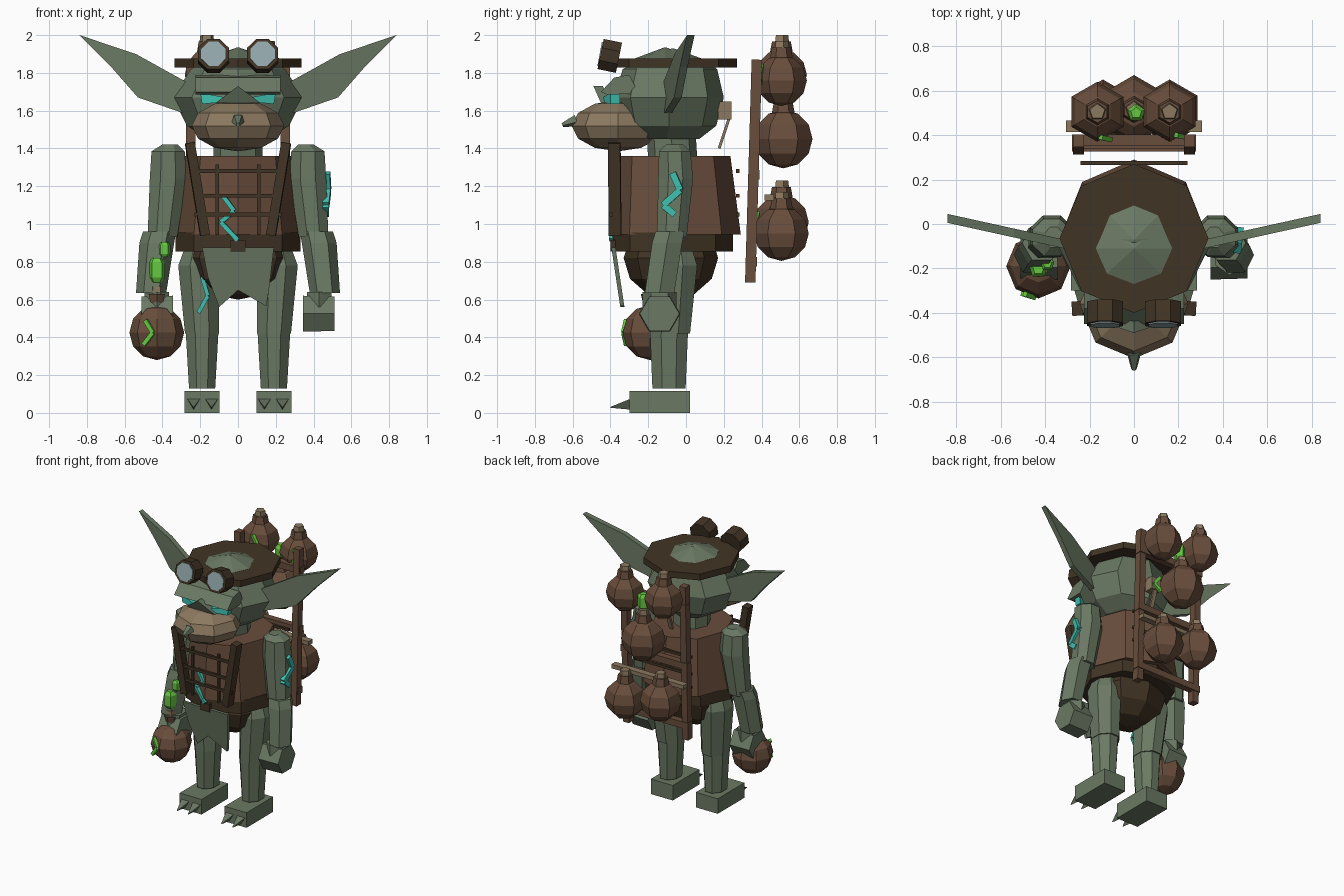
import bpy, bmesh, math
from mathutils import Vector, Matrix

if "Cube" in bpy.data.objects:
    bpy.data.objects.remove(bpy.data.objects["Cube"])


def mat(name, *rgb):
    m = bpy.data.materials.new(name)
    m.diffuse_color = (*rgb, 1)
    m.use_nodes = True
    m.node_tree.nodes["Principled BSDF"].inputs["Base Color"].default_value = m.diffuse_color
    return m


GREEN = mat("grey green skin", .145, .19, .125)
BROWN = mat("leather brown", .14, .075, .045)
DARK = mat("dark leather", .053, .034, .018)
TAN = mat("tan", .26, .19, .115)
CYAN = mat("glowing cyan", .05, .52, .43)
LIME = mat("glowing lime", .13, .58, .05)
LENS = mat("pale lens", .30, .40, .42)


def make(name, bm, m):
    bmesh.ops.recalc_face_normals(bm, faces=bm.faces)
    me = bpy.data.meshes.new(name)
    bm.to_mesh(me)
    bm.free()
    me.materials.append(m)
    ob = bpy.data.objects.new(name, me)
    bpy.context.collection.objects.link(ob)
    return ob


def loft(name, m, rings, n=8, turn=0.0):
    """Stack of n-sided rings (cx, cy, z, rx, ry) joined and capped."""
    bm = bmesh.new()
    loops = []
    for cx, cy, z, rx, ry in rings:
        angles = [2 * math.pi * (i + turn) / n for i in range(n)]
        loops.append([bm.verts.new((cx + rx * math.sin(a), cy + ry * math.cos(a), z)) for a in angles])
    for a, b in zip(loops, loops[1:]):
        for i in range(n):
            bm.faces.new((a[i], a[(i + 1) % n], b[(i + 1) % n], b[i]))
    bm.faces.new(loops[0])
    bm.faces.new(loops[-1])
    return make(name, bm, m)


def ball(name, m, c, r, n=8, levels=6, turn=0.0):
    rings = []
    for i in range(levels + 1):
        a = math.pi * i / levels
        s = max(math.sin(a), .01)
        rings.append((c[0], c[1], c[2] - r[2] * math.cos(a), r[0] * s, r[1] * s))
    return loft(name, m, rings, n, turn)


def box(name, m, c, size, rot=None):
    bm = bmesh.new()
    bmesh.ops.create_cube(bm, size=1)
    mx = Matrix.Translation(c) @ (rot or Matrix()) @ Matrix.Diagonal((*size, 1))
    bm.transform(mx)
    return make(name, bm, m)


def beam(name, m, a, b, w, d, n=4):
    """Straight bar from a to b."""
    a, b = Vector(a), Vector(b)
    rot = (b - a).to_track_quat('Z', 'Y').to_matrix().to_4x4()
    ob = loft(name, m, [(0, 0, 0, w * .707, d * .707), (0, 0, (b - a).length, w * .707, d * .707)], n, .5)
    ob.data.transform(Matrix.Translation(a) @ rot)
    return ob


def cone(name, m, a, b, r1, r2, n=8):
    a, b = Vector(a), Vector(b)
    rot = (b - a).to_track_quat('Z', 'Y').to_matrix().to_4x4()
    ob = loft(name, m, [(0, 0, 0, r1, r1), (0, 0, (b - a).length, r2, r2)], n, .5)
    ob.data.transform(Matrix.Translation(a) @ rot)
    return ob


def plate(name, m, pts, push):
    """Flat polygon of 3D points thickened along push."""
    bm = bmesh.new()
    f = bm.faces.new([bm.verts.new(p) for p in pts])
    g = bmesh.ops.extrude_face_region(bm, geom=[f])
    bmesh.ops.translate(bm, vec=push, verts=[v for v in g['geom'] if isinstance(v, bmesh.types.BMVert)])
    return make(name, bm, m)


def zigzag(name, m, pts, w=.028):
    for a, b in zip(pts, pts[1:]):
        beam(name, m, a, b, w, w)


def bomb(name, c, r, n=6, cap=True):
    x, y, z = c
    ball(name, BROWN, c, (r, r, r), n)
    if cap:
        loft(name + "_collar", BROWN, [(x, y, z + r * .9, .06, .06), (x, y, z + r + .04, .05, .05)], 6)
        loft(name + "_cap", TAN, [(x, y, z + r + .03, .042, .042), (x, y, z + r + .075, .036, .036)], 5)


def crystal(name, c, r, h):
    x, y, z = c
    loft(name, LIME, [(x, y, z - h, r * .6, r * .6), (x, y, z - h * .6, r, r),
                      (x, y, z + h * .6, r, r), (x, y, z + h, r * .6, r * .6)], 5)


# mirrored limbs, ears, goggles and straps
for s, side in ((-1, "right"), (1, "left")):
    box(side + "_foot", GREEN, (s * .19, -.14, .058), (.185, .32, .115))
    for x in (.14, .235):
        cone(side + "_claw", GREEN, (s * x, -.29, .055), (s * x, -.4, .03), .04, .003, 3)
    loft(side + "_shin", GREEN, [(s * .19, -.09, .13, .075, .095), (s * .19, -.09, .45, .095, .11)], 8, .5)
    loft(side + "_thigh", GREEN, [(s * .19, -.085, .42, .098, .115), (s * .21, -.07, .78, .115, .14),
                                  (s * .2, -.07, .87, .09, .11)], 8, .5)
    loft(side + "_upper_arm", GREEN, [(s * .36, -.06, 1.42, .045, .05), (s * .37, -.06, 1.385, .095, .09),
                                      (s * .37, -.055, 1.24, .105, .1), (s * .4, -.075, .93, .085, .085)], 8, .5)
    loft(side + "_forearm", GREEN, [(s * .415, -.085, .96, .088, .088), (s * .43, -.1, .9, .092, .092),
                                    (s * .46, -.14, .635, .08, .09)], 6, .5)
    loft(side + "_wrist", GREEN, [(s * .43, -.14, .64, .075, .09), (s * .43, -.14, .56, .075, .09)], 6)
    cone(side + "_hand", GREEN, (s * .345, -.14, .525), (s * .51, -.14, .525), .11, .105, 6)

    # ear blade, swept slightly back
    ear = [(.27, 1.75), (.54, 1.9), (.84, 2.0), (.67, 1.83), (.53, 1.67), (.27, 1.58)]
    plate(side + "_ear", GREEN, [(s * x, -.12 + (x - .27) * .22, z) for x, z in ear], (0, .04, 0))

    # eyes and goggles
    plate(side + "_eye", CYAN, [(s * x, y, z) for x, y, z in
          ((.2, -.4, 1.695), (.065, -.44, 1.67), (.085, -.44, 1.645), (.19, -.4, 1.635))], (0, .05, 0))
    cone(side + "_goggle", DARK, (s * .13, -.355, 1.88), (s * .13, -.452, 1.9), .088, .088)
    cone(side + "_goggle_lens", LENS, (s * .13, -.45, 1.9), (s * .13, -.457, 1.9013), .07, .07)

    # chest strap
    beam(side + "_strap", DARK, (s * .175, -.375, .94), (s * .255, -.38, 1.43), .065, .05)
    # carrying frame post
    beam(side + "_frame_post", BROWN, (s * .25, .34, .69), (s * .25, .375, 1.87), .05, .055)

# trunk
ball("pelvis", DARK, (0, -.08, .82), (.29, .25, .22), 8, 6)
loft("belt", DARK, [(0, -.07, .855, .33, .32), (0, -.07, .955, .33, .32)])
loft("vest", BROWN, [(0, -.055, .945, .33, .345), (0, -.07, 1.36, .28, .305)])
loft("neck", GREEN, [(0, -.07, 1.34, .13, .13), (0, -.08, 1.5, .13, .13)])
box("buckle", DARK, (0, -.385, .885), (.08, .03, .06))
cloth = [(-.19, .875), (.19, .875), (.165, .66), (.15, .565), (0, .65), (-.1, .56), (-.16, .72)]
plate("loincloth", GREEN, [(x, -.395 + (.875 - z) * .15, z) for x, z in cloth], (0, .022, 0))

# harness mesh on chest and back
for z in (1.05, 1.15, 1.28):
    box("chest_cord", DARK, (0, -.395, z), (.46, .018, .02))
    box("back_cord", DARK, (0, .275, z), (.48, .018, .02))
for x in (-.11, .11):
    box("chest_cord", DARK, (x, -.39, 1.13), (.018, .018, .37))

# head
loft("head", GREEN, [(0, -.1, 1.45, .16, .17), (0, -.09, 1.52, .27, .25), (0, -.09, 1.67, .345, .29),
                     (0, -.085, 1.82, .25, .25), (0, -.07, 1.87, .17, .17), (0, -.07, 1.93, .004, .004)])
loft("hat_brim", DARK, [(0, -.065, 1.828, .335, .335), (0, -.065, 1.876, .335, .335)])
# turn the flat brim centre into a skin coloured crown patch
loft("crown", GREEN, [(0, -.11, 1.86, .172, .16), (0, -.11, 1.877, .172, .16), (0, -.11, 1.935, .004, .004)])
ball("muzzle", TAN, (0, -.36, 1.52), (.245, .245, .135), 8, 6, 0)
cone("nose", GREEN, (0, -.58, 1.55), (0, -.655, 1.525), .035, .012, 5)
plate("brow", GREEN, [(-.225, y, z) for y, z in
      ((-.3, 1.79), (-.38, 1.775), (-.45, 1.7), (-.42, 1.685), (-.25, 1.69))], (.45, 0, 0))
plate("nose_bridge", GREEN, [(-.12, -.4, 1.64), (.12, -.4, 1.64), (0, -.44, 1.73)], (0, -.05, 0))
box("back_knot", TAN, (0, .205, 1.6), (.08, .07, .095))
beam("back_tail", TAN, (0, .235, 1.58), (0, .175, 1.4), .03, .015)

# skin and vest markings
zigzag("arm_mark", CYAN, [(.47, -.07, 1.27), (.475, -.03, 1.18), (.465, -.12, 1.1), (.465, -.06, 1.05)], .035)
zigzag("vest_mark", CYAN, [(-.08, -.375, 1.15), (-.02, -.385, 1.07), (-.09, -.375, 1.01), (.0, -.395, .915)], .024)
zigzag("leg_mark", CYAN, [(-.19, -.205, .72), (-.16, -.205, .62), (-.21, -.205, .53)], .022)

# hand held bomb and forearm crystals
bomb("held_bomb", (-.43, -.19, .425), .145, 8, False)
loft("held_bomb_neck", BROWN, [(-.43, -.19, .55, .03, .03), (-.43, -.19, .63, .05, .05)], 6)
loft("held_bomb_cap", TAN, [(-.43, -.19, .63, .035, .035), (-.43, -.19, .67, .035, .035)], 5)
zigzag("held_bomb_mark", LIME, [(-.49, -.315, .49), (-.45, -.33, .425), (-.5, -.315, .36)], .022)
crystal("large_crystal", (-.43, -.2, .755), .045, .065)
crystal("small_crystal", (-.39, -.18, .865), .033, .04)

# carrying frame rungs and shelf
for z in (.8, 1.26, 1.71):
    box("frame_rung", BROWN, (0, .365 + (z - 1.26) * .03, z), (.56, .05, .05))
box("frame_shelf", TAN, (0, .44, 1.14), (.61, .05, .03))

# bombs on the frame
bomb("top_right_bomb", (-.165, .505, 1.79), .135)
bomb("top_left_bomb", (.16, .505, 1.76), .135)
bomb("middle_bomb", (0, .515, 1.45), .155)
bomb("lower_right_bomb", (-.14, .505, 1.01), .145)
bomb("lower_left_bomb", (.16, .505, .95), .145)
crystal("frame_crystal", (.01, .5, 1.73), .042, .06)

# glowing marks on the frame bombs
for x, y, z in ((-.13, .39, 1.8), (.1, .375, 1.5), (.21, .4, 1.78), (.0, .38, 1.0)):
    zigzag("bomb_mark", LIME, [(x - .02, y, z + .06), (x + .025, y - .01, z), (x - .03, y, z - .05)], .022)
